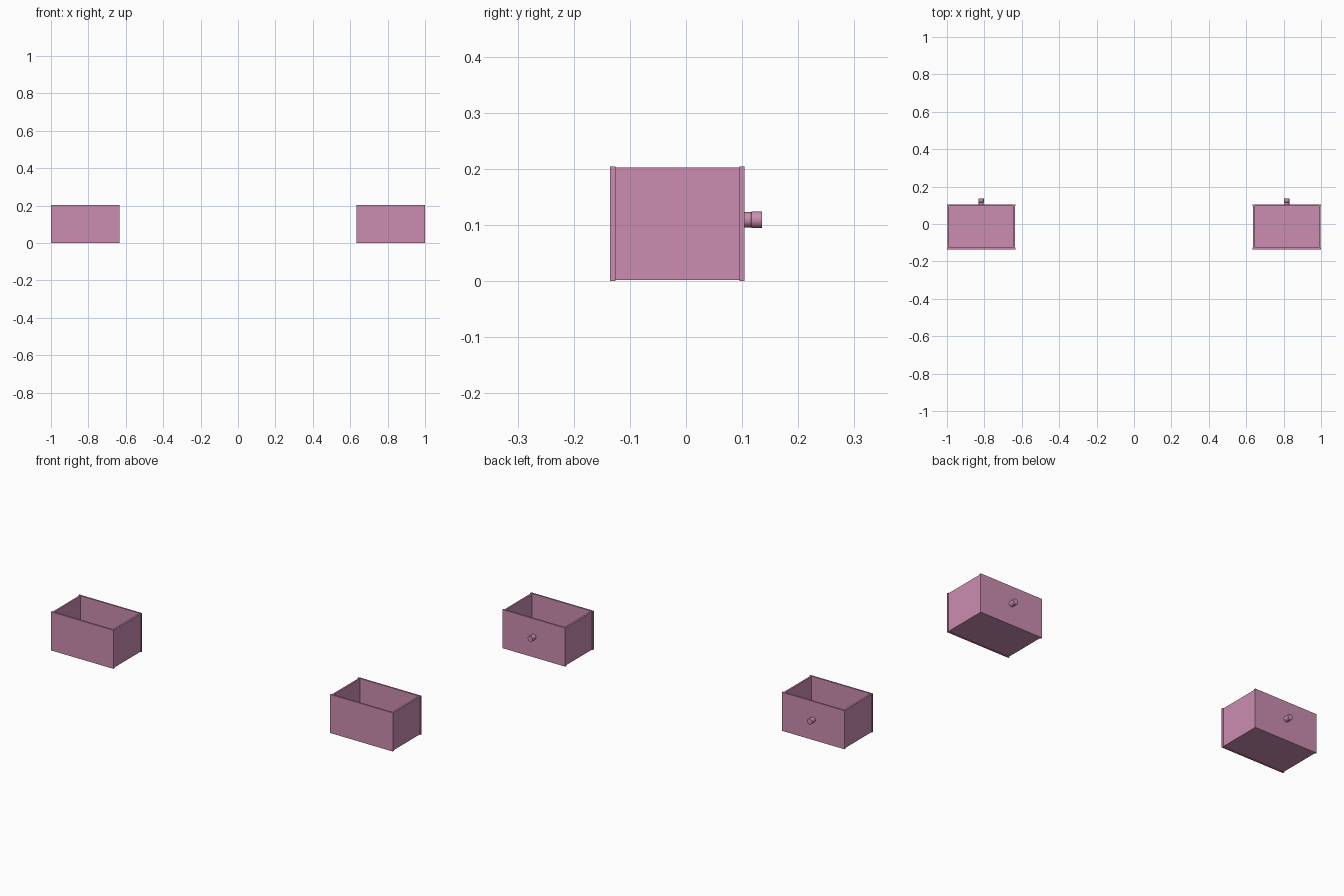
import bpy, bmesh, math
from mathutils import Matrix

if "Cube" in bpy.data.objects:
    bpy.data.objects.remove(bpy.data.objects["Cube"])

mat = bpy.data.materials.new("dusty pink")
mat.diffuse_color = (0.60, 0.27, 0.44, 1)
mat.use_nodes = True
mat.node_tree.nodes["Principled BSDF"].inputs["Base Color"].default_value = mat.diffuse_color


def finish(name, bm):
    bmesh.ops.recalc_face_normals(bm, faces=bm.faces)
    me = bpy.data.meshes.new(name)
    bm.to_mesh(me)
    bm.free()
    me.materials.append(mat)
    ob = bpy.data.objects.new(name, me)
    bpy.context.collection.objects.link(ob)
    return ob


def box(name, x0, x1, y0, y1, z0, z1):
    bm = bmesh.new()
    bmesh.ops.create_cube(bm, size=1)
    for v in bm.verts:
        v.co = (x1 if v.co.x > 0 else x0, y1 if v.co.y > 0 else y0, z1 if v.co.z > 0 else z0)
    return finish(name, bm)


def knob(name, cx, y, z, profile, n=32):
    # lathe a (radius, depth) profile around the y axis
    bm = bmesh.new()
    rings = [[bm.verts.new((cx + r * math.cos(2 * math.pi * i / n), y + d,
                            z + r * math.sin(2 * math.pi * i / n))) for i in range(n)]
             for r, d in profile]
    for a, b in zip(rings, rings[1:]):
        for i in range(n):
            j = (i + 1) % n
            bm.faces.new((a[i], a[j], b[j], b[i]))
    bm.faces.new(rings[0])
    bm.faces.new(rings[-1])
    ob = finish(name, bm)
    bpy.context.view_layer.objects.active = ob
    ob.select_set(True)
    bpy.ops.object.shade_smooth_by_angle(angle=math.radians(35))
    ob.select_set(False)


HALF, T, IN = 0.183, 0.009, 0.003   # half width, board thickness, side inset
for side, cx in (("left", -0.817), ("right", 0.817)):
    # face and rear boards, slightly taller than the sides
    box(side + "_plain_board", cx - HALF, cx + HALF, -0.135, -0.135 + T, 0, 0.204)
    box(side + "_knob_board", cx - HALF, cx + HALF, 0.104 - T, 0.104, 0, 0.204)
    # side boards
    for tag, s in (("a", -1), ("b", 1)):
        xs = sorted((cx + s * (HALF - IN), cx + s * (HALF - IN - T)))
        box(f"{side}_side_board_{tag}", *xs, -0.135 + T, 0.104 - T, 0.002, 0.202)
    # floor
    w = HALF - IN - T
    box(side + "_floor", cx - w, cx + w, -0.135 + T, 0.104 - T, 0.002, 0.010)
    # round pull knob
    knob(side + "_knob", cx, 0.104, 0.109,
         [(0.0135, -0.001), (0.0135, 0.012), (0.015, 0.013), (0.015, 0.031)])
